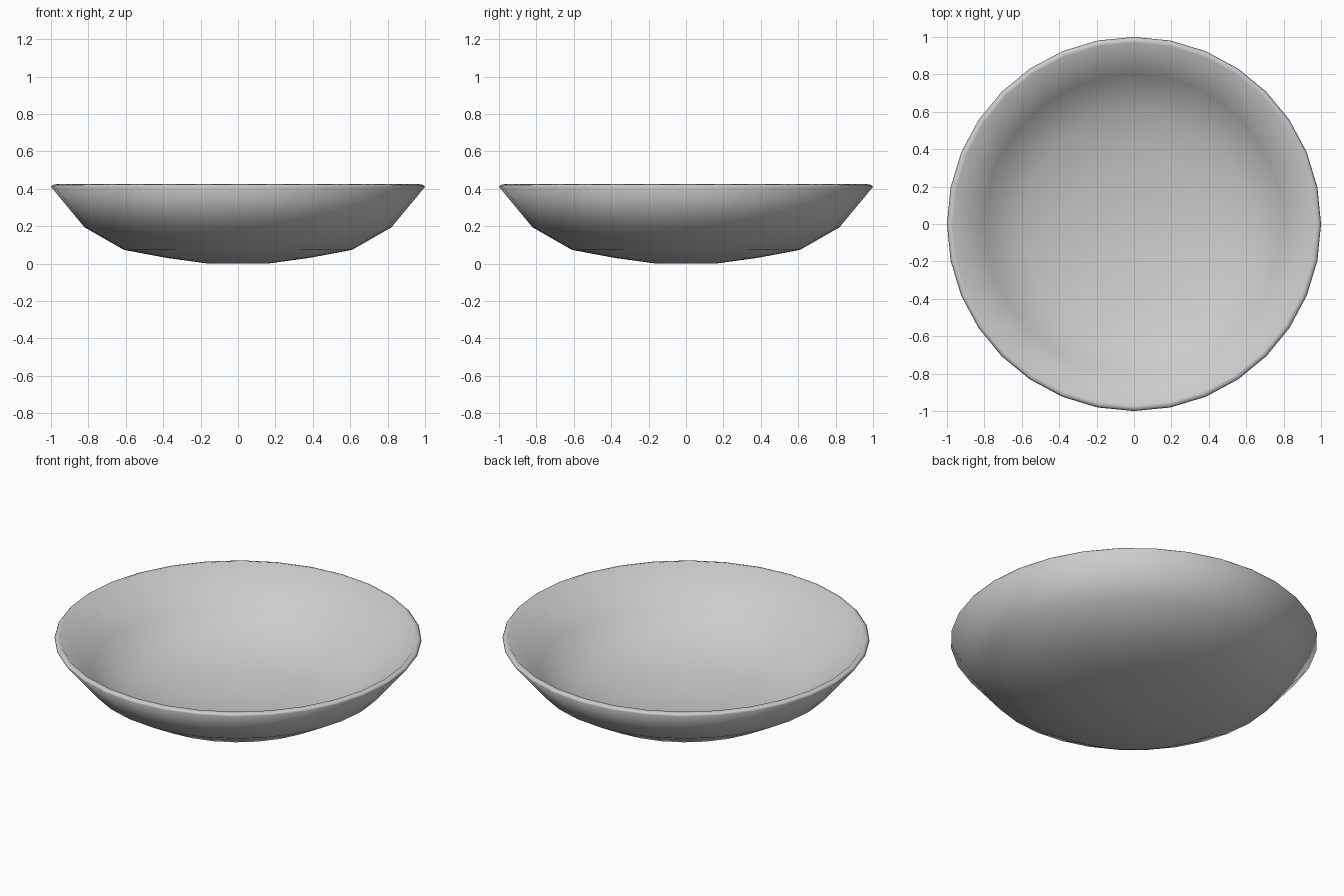
import bpy, bmesh, math

if "Cube" in bpy.data.objects:
    bpy.data.objects.remove(bpy.data.objects["Cube"])

SIDES = 32

# Half-section as (radius, height): underside, rim, then inside
outer = [(0.16, 0.0), (0.38, 0.03), (0.61, 0.073), (0.82, 0.193), (1.0, 0.41)]
rim = [(0.992, 0.42), (0.97, 0.425)]
inner = [(0.80, 0.215), (0.60, 0.102), (0.375, 0.057), (0.16, 0.028)]


def lathe(name, profile, bottom_z, top_z):
    bm = bmesh.new()
    rings = [[bm.verts.new((r * math.cos(math.tau * i / SIDES),
                            r * math.sin(math.tau * i / SIDES), z))
              for i in range(SIDES)] for r, z in profile]
    start, end = bm.verts.new((0, 0, bottom_z)), bm.verts.new((0, 0, top_z))
    for i in range(SIDES):
        j = (i + 1) % SIDES
        for a, b in zip(rings, rings[1:]):
            bm.faces.new((a[i], a[j], b[j], b[i]))
        bm.faces.new((start, rings[0][j], rings[0][i]))
        bm.faces.new((end, rings[-1][i], rings[-1][j]))
    bmesh.ops.recalc_face_normals(bm, faces=bm.faces)
    for f in bm.faces:
        f.smooth = True
    mesh = bpy.data.meshes.new(name)
    bm.to_mesh(mesh)
    bm.free()
    obj = bpy.data.objects.new(name, mesh)
    bpy.context.collection.objects.link(obj)
    return obj


# Shallow bowl with a thin wall and rounded lip
lathe("shallow_bowl", outer + rim + inner, 0.0, 0.025)
